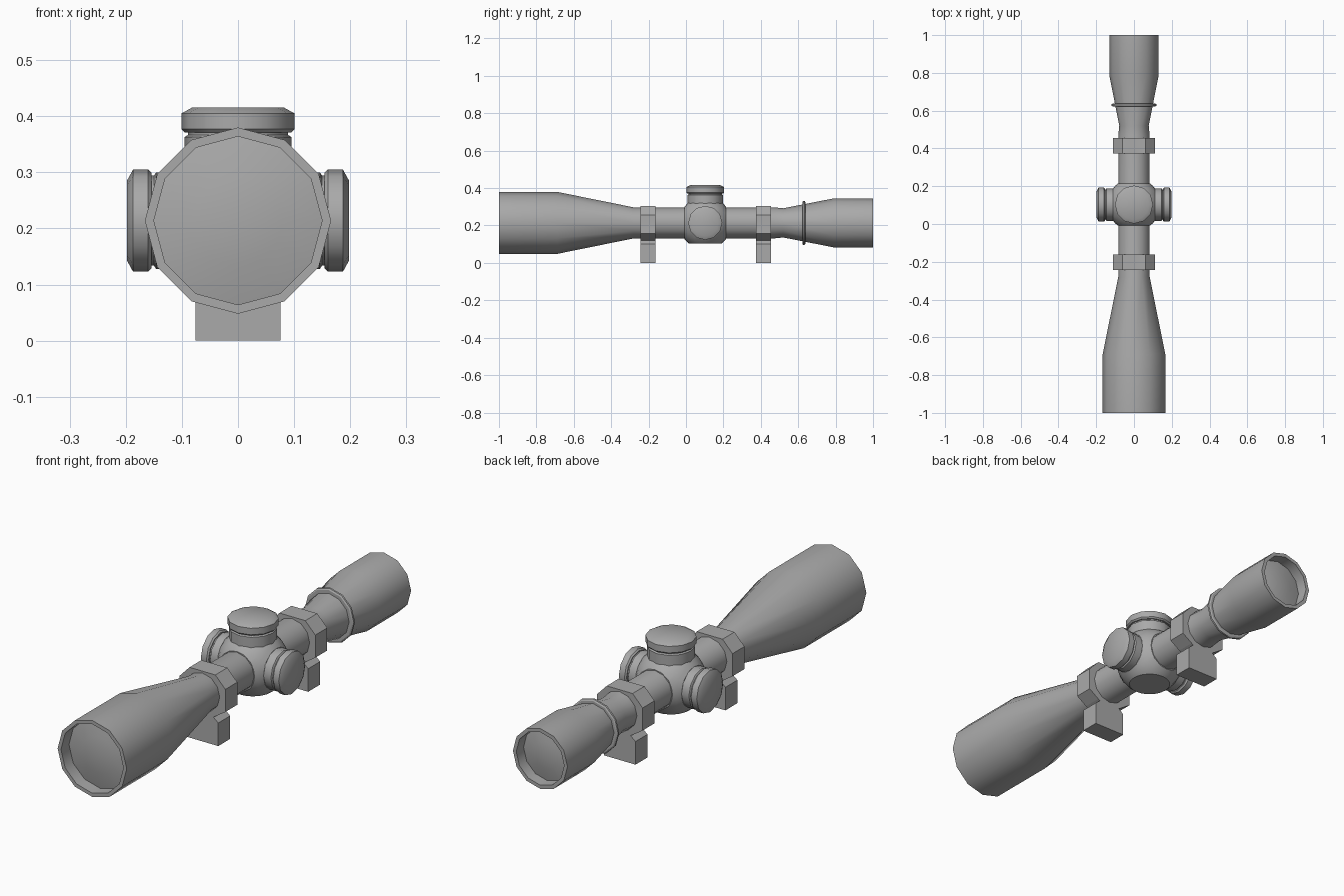
import bpy, bmesh, math
from mathutils import Vector

cube = bpy.data.objects.get("Cube")
if cube:
    bpy.data.objects.remove(cube, do_unlink=True)

AXIS_Z = 0.214      # height of the optical axis
TURRET_Y = 0.103    # position of the adjustment knobs

grey = bpy.data.materials.new("matte_grey")
grey.use_nodes = True
colour = (0.4, 0.4, 0.4, 1)
grey.diffuse_color = colour
grey.node_tree.nodes["Principled BSDF"].inputs["Base Color"].default_value = colour


def finish(name, bm, smooth=True):
    bmesh.ops.remove_doubles(bm, verts=bm.verts, dist=1e-5)
    bmesh.ops.recalc_face_normals(bm, faces=bm.faces)
    mesh = bpy.data.meshes.new(name)
    bm.to_mesh(mesh)
    bm.free()
    mesh.materials.append(grey)
    obj = bpy.data.objects.new(name, mesh)
    bpy.context.collection.objects.link(obj)
    if smooth:
        bpy.ops.object.select_all(action='DESELECT')
        obj.select_set(True)
        bpy.context.view_layer.objects.active = obj
        bpy.ops.object.shade_smooth_by_angle(angle=math.radians(33))
    return obj


def lathe(name, profile, axis, centre, sides=12):
    """Revolve (radius, distance along axis) pairs around an axis."""
    bm = bmesh.new()
    turn = Vector((0, 0, 1)).rotation_difference(Vector(axis))
    rings = []
    for r, h in profile:
        ring = []
        for i in range(sides):
            a = math.tau * i / sides
            p = Vector((r * math.cos(a), r * math.sin(a), h))
            ring.append(bm.verts.new(turn @ p + Vector(centre)))
        rings.append(ring)
    for low, high in zip(rings, rings[1:]):
        for i in range(sides):
            j = (i + 1) % sides
            bm.faces.new((low[i], low[j], high[j], high[i]))
    return finish(name, bm)


# Main tube with both bells and the recessed, slightly domed lenses
lathe("scope_tube", [
    (0, -0.965), (0.08, -0.96), (0.15, -0.945), (0.15, -1), (0.166, -1),
    (0.166, -0.69), (0.083, -0.28), (0.083, 0.47), (0.078, 0.52),
    (0.131, 0.79), (0.131, 1), (0.115, 1), (0.115, 0.95),
    (0.06, 0.962), (0, 0.966)], (0, 1, 0), (0, 0, AXIS_Z))

# Thin ring on the eyepiece
lathe("eyepiece_ring", [
    (0, 0.622), (0.112, 0.622), (0.118, 0.626), (0.118, 0.634),
    (0.112, 0.638), (0, 0.638)], (0, 1, 0), (0, 0, AXIS_Z))

# Turret housing: a sphere with six flats
bm = bmesh.new()
bmesh.ops.create_uvsphere(bm, u_segments=24, v_segments=16, radius=0.141)
for k in range(3):
    for s in (-1, 1):
        normal = Vector((0, 0, 0))
        normal[k] = s
        bmesh.ops.bisect_plane(bm, geom=bm.verts[:] + bm.edges[:] + bm.faces[:],
                               plane_co=normal * 0.111, plane_no=normal,
                               clear_outer=True)
        bmesh.ops.holes_fill(bm, edges=[e for e in bm.edges if e.is_boundary])
housing = finish("turret_housing", bm)
housing.location = (0, TURRET_Y, AXIS_Z)


# Adjustment knobs: neck, groove and bevelled cap
def knob(name, axis, neck, cap, base, top):
    lathe(name, [
        (0, 0.08), (neck, 0.08), (neck, base - 0.008), (neck - 0.006, base - 0.004),
        (neck - 0.006, base), (cap - 0.006, base), (cap, base + 0.006),
        (cap, top - 0.011), (cap - 0.02, top), (0, top)],
        axis, (0, TURRET_Y, AXIS_Z))


knob("elevation_knob", (0, 0, 1), 0.095, 0.101, 0.157, 0.202)
knob("left_knob", (1, 0, 0), 0.086, 0.091, 0.154, 0.198)
knob("right_knob", (-1, 0, 0), 0.086, 0.091, 0.154, 0.198)

# Mounts: clamp around the tube, narrow waist and rail foot
half = [(0.062, 0.305), (0.11, 0.255), (0.11, 0.157), (0.062, 0.125),
        (0.052, 0.12), (0.076, 0.1), (0.076, 0)]
outline = half + [(-x, z) for x, z in reversed(half)]
for name, y in (("front_mount", -0.203), ("rear_mount", 0.414)):
    bm = bmesh.new()
    face = bm.faces.new([bm.verts.new((x, y - 0.041, z)) for x, z in outline])
    moved = bmesh.ops.extrude_face_region(bm, geom=[face])["geom"]
    bmesh.ops.translate(bm, vec=(0, 0.082, 0),
                        verts=[v for v in moved if isinstance(v, bmesh.types.BMVert)])
    finish(name, bm, smooth=False)
